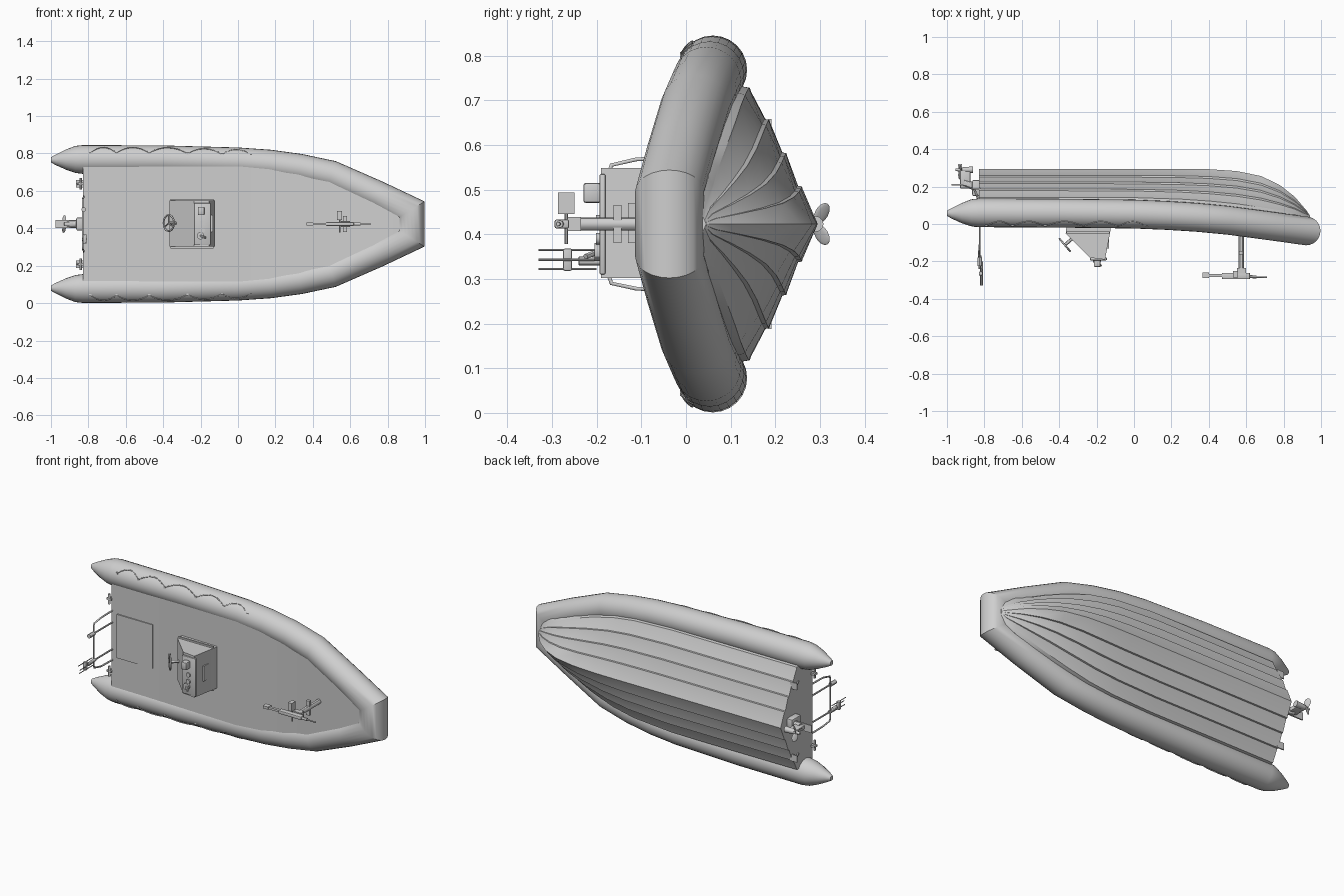
import bpy, bmesh, math
from mathutils import Vector, Matrix

if "Cube" in bpy.data.objects:
    bpy.data.objects.remove(bpy.data.objects["Cube"])

C = 0.423          # height of the boat's centre line (boat lies on its side)
DECK = -0.005      # deck plane in y at the stern, deck faces -y

grey = bpy.data.materials.new("light_grey")
grey.diffuse_color = (0.62, 0.62, 0.62, 1)
grey.use_nodes = True
grey.node_tree.nodes["Principled BSDF"].inputs["Base Color"].default_value = grey.diffuse_color


def finish(name, bm, angle=30):
    bmesh.ops.recalc_face_normals(bm, faces=bm.faces)
    me = bpy.data.meshes.new(name)
    bm.to_mesh(me)
    bm.free()
    me.materials.append(grey)
    for p in me.polygons:
        p.use_smooth = True
    me.set_sharp_from_angle(angle=math.radians(angle))
    ob = bpy.data.objects.new(name, me)
    bpy.context.collection.objects.link(ob)
    return ob


def loft(name, rings, angle=30):
    bm = bmesh.new()
    vs = [[bm.verts.new(p) for p in r] for r in rings]
    n = len(vs[0])
    for a, b in zip(vs, vs[1:]):
        for i in range(n):
            j = (i + 1) % n
            bm.faces.new((a[i], a[j], b[j], b[i]))
    bm.faces.new(vs[0])
    bm.faces.new(vs[-1])
    return finish(name, bm, angle)


def box(name, x, y, z, bevel=0.0):
    """Box from (min, max) pairs."""
    bm = bmesh.new()
    bmesh.ops.create_cube(bm, size=1)
    for v in bm.verts:
        v.co = [(p[0] + p[1]) / 2 + c * (p[1] - p[0]) for p, c in zip((x, y, z), v.co)]
    if bevel:
        bmesh.ops.bevel(bm, geom=bm.edges[:], offset=bevel, segments=2, affect='EDGES', profile=0.5)
    return finish(name, bm)


def rod(name, a, b, r, r2=None, seg=12):
    a, b = Vector(a), Vector(b)
    bm = bmesh.new()
    rot = (b - a).to_track_quat('Z', 'Y').to_matrix().to_4x4()
    bmesh.ops.create_cone(bm, cap_ends=True, segments=seg, radius1=r, radius2=r if r2 is None else r2,
                          depth=(b - a).length, matrix=Matrix.Translation((a + b) / 2) @ rot)
    return finish(name, bm)


def pipe(name, pts, r, closed=False):
    cu = bpy.data.curves.new(name, 'CURVE')
    cu.dimensions = '3D'
    cu.bevel_depth = r
    cu.bevel_resolution = 1
    cu.use_fill_caps = True
    sp = cu.splines.new('POLY')
    sp.points.add(len(pts) - 1)
    for p, q in zip(sp.points, pts):
        p.co = (*q, 1)
    sp.use_cyclic_u = closed
    cu.materials.append(grey)
    ob = bpy.data.objects.new(name, cu)
    bpy.context.collection.objects.link(ob)
    return ob


# Inflatable collar: x, half width, y, radius; mirrored across the bow
R = 0.077
side = [(-1.0, .343, .057, .014), (-.975, .343, .057, .028), (-.92, .344, .058, .054),
        (-.87, .345, .06, .072), (-.83, .345, .06, R), (-.4, .343, .058, R), (0, .332, .053, R),
        (.17, .320, .046, R), (.33, .298, .036, R), (.5, .262, .02, R),
        (.74, .157, -.012, R), (.92, .072, -.037, R)]
path = [(x, C + w, y, r) for x, w, y, r in side] + [(x, C - w, y, r) for x, w, y, r in side[::-1]]
rings = []
for i, (x, z, y, r) in enumerate(path):
    here = Vector((x, z))
    d1 = (here - Vector(path[i - 1][:2])).normalized() if i else None
    d2 = (Vector(path[i + 1][:2]) - here).normalized() if i < len(path) - 1 else d1
    d1 = d1 or d2
    t = (d1 + d2).normalized()
    n = Vector((-t.y, t.x)) / max(t.dot(d1), 0.5)     # mitred cross-section
    ring = []
    for k in range(24):
        a = math.tau * k / 24
        ring.append((x + n.x * r * math.cos(a), y + r * math.sin(a), z + n.y * r * math.cos(a)))
    rings.append(ring)
loft("inflatable_collar", rings, 32)

# Hull with sheered deck: stations of x, chine half width, chine y, keel y, deck y
stations = [(-.83, .305, .143, .295, -.005), (-.4, .305, .143, .295, -.010), (0, .305, .141, .295, -.020),
            (.25, .290, .133, .295, -.028), (.4, .265, .123, .293, -.037), (.55, .221, .108, .283, -.053),
            (.68, .172, .09, .256, -.068), (.78, .128, .073, .208, -.080), (.86, .087, .06, .145, -.090),
            (.92, .045, .045, .075, -.090), (.94, .012, .04, .045, -.090)]
# lapped strakes: fraction of half width, fraction of depth below the chine
strakes = [(1, 0), (.97, .02), (.77, .23), (.765, .29), (.75, .295), (.525, .48), (.52, .54),
           (.505, .545), (.28, .71), (.275, .77), (.26, .775)]
hull = []
for x, w, yc, yk, yd in stations:
    half = [(w + .017, yd), (w + .017, min(.05, yc - .01))] + \
           [(w * f, yc + (yk - yc) * g) for f, g in strakes]
    hull.append([(x, y, C + u) for u, y in half] + [(x, yk, C)] +
                [(x, y, C - u) for u, y in half[::-1]])
loft("hull", hull, 20)

# Deck hatch
box("deck_hatch", (-.79, -.555), (DECK - .008, DECK), (.30, .56))

# Lifelines looped along both collars
nodes = [-.79, -.65, -.475, -.27, -.085, .07]
for s, tag in ((1, "upper"), (-1, "lower")):
    pts = []
    for a, b in zip(nodes, nodes[1:]):
        for k in range(9):
            t = k / 8
            x = a + (b - a) * t
            cw = .345 - .013 * max(0, (x + .4) / .47)
            ang = math.radians(28 + 28 * math.sin(math.pi * t))
            pts.append((x, .057 - .077 * math.cos(ang), C + s * (cw + .077 * math.sin(ang))))
    pipe("lifeline_" + tag, pts, .0025)
    for x in nodes:
        cw = .345 - .013 * max(0, (x + .4) / .47)
        y, z = .057 - .075 * math.cos(.49), C + s * (cw + .075 * math.sin(.49))
        box("lifeline_patch_" + tag, (x - .006, x + .006), (y - .004, y + .004), (z - .005, z + .005))
    # Transom cleats and trim tabs
    z = C + s * .215
    box("transom_cleat", (-.855, -.825), (-.015, .01), (z - .006, z + .006))
    rod("cleat_bar", (-.84, -.01, z - .03), (-.84, -.01, z + .03), .007)
    box("trim_tab", (-.865, -.82), (.185, .192), (z - .02, z + .02))
    rod("trim_ram", (-.83, .13, z), (-.855, .187, z), .006)

# Console
prof = [(-.36, DECK), (-.365, -.05), (-.235, -.18), (-.155, -.19), (-.125, -.03), (-.125, DECK)]
loft("console", [[(x, y, z) for x, y in prof] for z in (.302, .548)])
box("console_top_trim", (-.235, -.145), (-.194, -.18), (.31, .535), .004)
box("compass", (-.215, -.18), (-.23, -.19), (.47, .515), .006)
rod("throttle_base", (-.2, -.19, .36), (-.2, -.205, .36), .02)
rod("throttle_lever", (-.2, -.2, .36), (-.175, -.225, .35), .006)
for z in (.39, .43):
    rod("gauge", (-.19, -.19, z), (-.19, -.201, z), .013, seg=16)
box("console_hatch", (-.15, -.134), (-.13, -.07), (.38, .47))
box("console_side_rail", (-.36, -.13), (-.05, -.04), (.293, .557))

# Steering wheel on a raked column
hub = Vector((-.37, -.112, C + .005))
axis = Vector((-.76, -.65, 0)).normalized()
u, v = Vector((0, 0, 1)), axis.cross(Vector((0, 0, 1)))
pt = lambda a, r: hub + u * r * math.cos(a) + v * r * math.sin(a)
pipe("steering_wheel", [pt(math.tau * k / 20, .043) for k in range(20)], .005, True)
for k in range(3):
    rod("wheel_spoke", hub, pt(math.tau * k / 3, .043), .004, seg=8)
rod("steering_column", hub, hub - axis * .09, .009)

# Bow pedestal with swivel mount
rod("pedestal_post", (.573, -.04, C), (.573, -.245, C), .014)
box("pedestal_bracket", (.562, .584), (-.162, -.145), (C - .043, C + .043))
box("swivel_cradle", (.55, .60), (-.265, -.235), (C - .016, C + .016))
box("mount_body", (.47, .62), (-.294, -.262), (C - .010, C + .010), .004)
box("mount_stock", (.375, .47), (-.284, -.268), (C - .006, C + .006))
box("stock_pad", (.365, .40), (-.288, -.258), (C - .008, C + .008))
rod("mount_barrel", (.62, -.282, C), (.71, -.286, C), .004)
rod("barrel_sleeve", (.61, -.281, C), (.655, -.283, C), .008)
box("side_box", (.53, .555), (-.287, -.25), (C + .022, C + .07))
rod("cross_handle", (.545, -.268, C - .045), (.545, -.268, C + .03), .004)

# Stern rail with antennas and light
pipe("stern_rail", [(-.825, .01, .57), (-.825, -.11, .568), (-.83, -.167, .555), (-.83, -.172, .54),
                    (-.83, -.172, .305), (-.83, -.167, .29), (-.825, -.11, .278), (-.825, .01, .276)], .005)
for z in (.50, .34):
    rod("rail_post", (-.825, .01, z), (-.825, -.18, z), .005)
rod("antenna_mount", (-.825, -.17, .34), (-.82, -.24, .34), .010)
box("antenna_plate", (-.83, -.81), (-.275, -.255), (.318, .368), .004)
for z, x in ((.322, -.815), (.343, -.81), (.365, -.82)):
    rod("antenna", (x, -.2, z), (x, -.33, z), .0025, seg=8)
rod("stern_light", (-.825, -.18, .50), (-.825, -.225, .50), .012)

# Outdrive leg and propeller
box("drive_bracket", (-.865, -.82), (.15, .235), (C - .035, C + .035), .008)
box("drive_leg", (-.93, -.875), (.19, .29), (C - .012, C + .012), .006)
box("drive_plate", (-.975, -.84), (.205, .213), (C - .022, C + .022))
rod("drive_arm", (-.82, .19, C), (-.91, .22, C), .02)
rod("gear_case", (-.86, .29, C), (-.92, .29, C), .018, .013)
rod("propeller_hub", (-.91, .29, C), (-.955, .29, C), .013, .006)
for k in range(3):
    bm = bmesh.new()
    bmesh.ops.create_uvsphere(bm, u_segments=12, v_segments=8, radius=1)
    m = (Matrix.Translation((-.93, .29, C)) @ Matrix.Rotation(math.tau * k / 3 + math.pi / 2, 4, 'X')
         @ Matrix.Translation((0, 0, .028)) @ Matrix.Rotation(.6, 4, 'Z')
         @ Matrix.Diagonal((.003, .018, .025, 1)))
    bmesh.ops.transform(bm, matrix=m, verts=bm.verts)
    finish("propeller_blade", bm)
